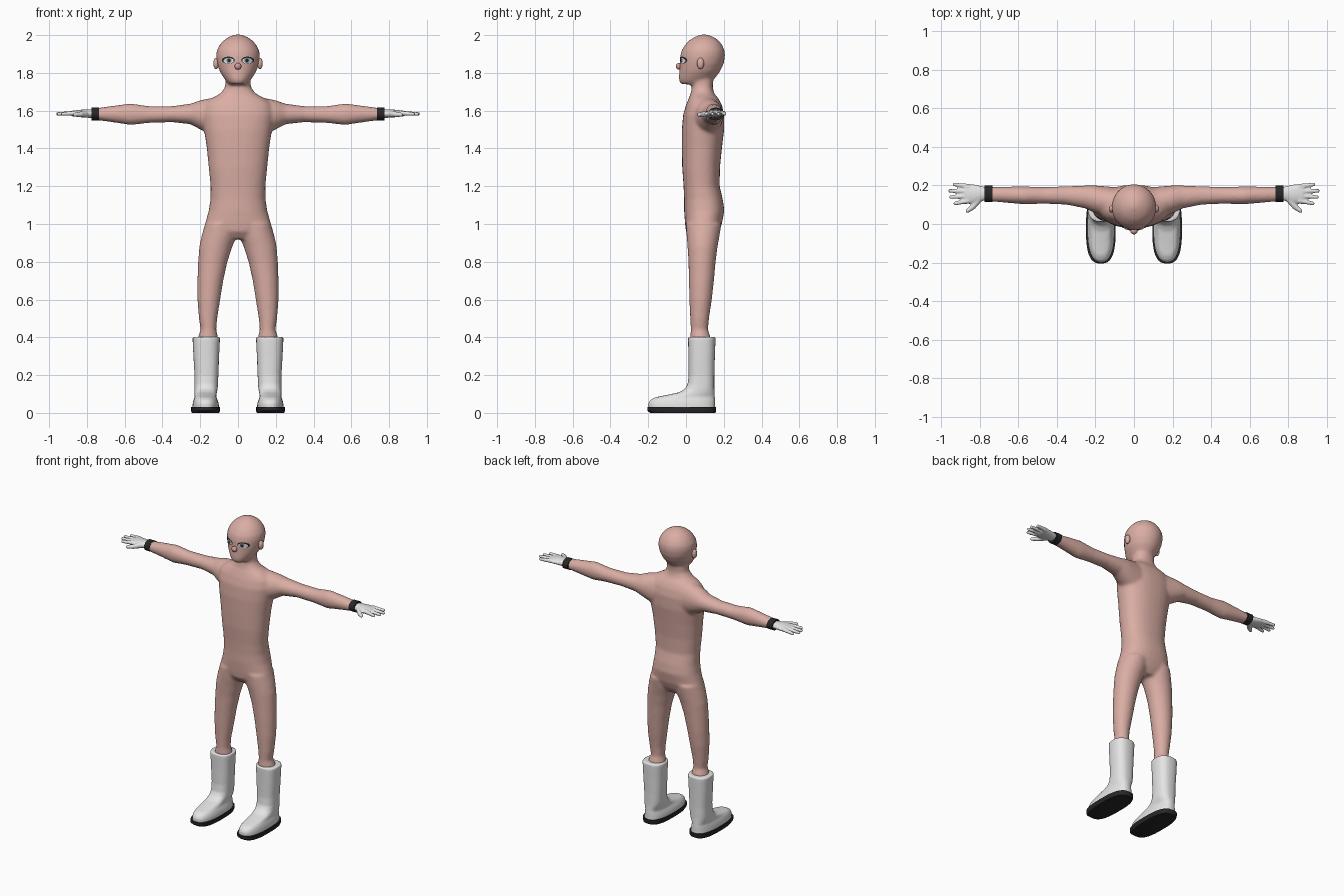
import bpy, bmesh, math
from mathutils import Vector
from mathutils.bvhtree import BVHTree

cube = bpy.data.objects.get("Cube")
if cube:
    bpy.data.objects.remove(cube, do_unlink=True)


def material(name, r, g, b):
    m = bpy.data.materials.new(name)
    m.use_nodes = True
    m.diffuse_color = (r, g, b, 1)
    shader = next(n for n in m.node_tree.nodes if n.type == "BSDF_PRINCIPLED")
    shader.inputs["Base Color"].default_value = (r, g, b, 1)
    return m


SKIN = material("skin", .70, .42, .37)
NOSE = material("rosy skin", .68, .33, .32)
WHITE = material("off white", .78, .78, .78)
BLACK = material("black", .02, .02, .02)
IRIS = material("grey iris", .2, .25, .27)


def signed_power(v, p):
    return math.copysign(abs(v) ** p, v)


def loft(bm, axis, rows, side=1, power=2, segments=32):
    """Skin rings of (position, a_min, a_max, b_min, b_max) along an axis."""
    rings = []
    for t, a0, a1, b0, b1 in rows:
        ring = []
        for i in range(segments):
            ang = math.tau * i / segments
            a = (a0 + a1) / 2 + (a1 - a0) / 2 * signed_power(math.cos(ang), 2 / power)
            b = (b0 + b1) / 2 + (b1 - b0) / 2 * signed_power(math.sin(ang), 2 / power)
            x, y, z = (a, b, t) if axis == "z" else (t, a, b)
            ring.append(bm.verts.new((side * x, y, z)))
        rings.append(ring)
    for low, high in zip(rings, rings[1:]):
        for i in range(segments):
            j = (i + 1) % segments
            bm.faces.new((low[i], low[j], high[j], high[i]))
    bm.faces.new(rings[0][::-1])
    bm.faces.new(rings[-1])


def digit(bm, start, end, r0, r1):
    """Tapered rounded finger between two points."""
    a, b = Vector(start), Vector(end)
    steps = 10
    for i in range(steps + 1):
        f = i / steps
        ball = bmesh.ops.create_icosphere(bm, subdivisions=2, radius=r0 + (r1 - r0) * f)
        bmesh.ops.translate(bm, verts=ball["verts"], vec=a.lerp(b, f))


def finish(bm, name, mat, voxel=0, relax=0, mirror=False):
    bmesh.ops.recalc_face_normals(bm, faces=bm.faces[:])
    mesh = bpy.data.meshes.new(name)
    bm.to_mesh(mesh)
    bm.free()
    obj = bpy.data.objects.new(name, mesh)
    bpy.context.collection.objects.link(obj)
    mesh.materials.append(mat)
    bpy.ops.object.select_all(action="DESELECT")
    obj.select_set(True)
    bpy.context.view_layer.objects.active = obj
    if voxel:
        mod = obj.modifiers.new("blend", "REMESH")
        mod.mode = "VOXEL"
        mod.voxel_size = voxel
        mod.use_smooth_shade = True
        mod = obj.modifiers.new("relax", "SMOOTH")
        mod.factor = .5
        mod.iterations = relax
    else:
        bpy.ops.object.shade_smooth_by_angle(angle=math.radians(40))
    if mirror:
        mod = obj.modifiers.new("mirror", "MIRROR")
        mod.use_mirror_merge = False
    return obj


def ellipsoid(name, mat, centre, size, mirror=False):
    bm = bmesh.new()
    bmesh.ops.create_uvsphere(bm, u_segments=20, v_segments=12, radius=1)
    bmesh.ops.scale(bm, verts=bm.verts, vec=size)
    bmesh.ops.translate(bm, verts=bm.verts, vec=centre)
    return finish(bm, name, mat, mirror=mirror)


# Body: torso, head, arms and legs blended into one skin
torso = [(.92, -.08, .08, .03, .15), (.96, -.17, .17, .0, .175),
         (1.0, -.175, .175, -.005, .19), (1.07, -.155, .155, -.01, .203),
         (1.13, -.146, .146, -.01, .195), (1.2, -.145, .145, -.013, .178),
         (1.3, -.155, .155, -.02, .18), (1.4, -.165, .165, -.022, .19),
         (1.5, -.18, .18, -.022, .202), (1.58, -.19, .19, -.015, .202),
         (1.63, -.18, .18, .0, .19), (1.66, -.15, .15, .012, .175),
         (1.69, -.095, .095, .025, .15), (1.72, -.07, .07, .03, .142),
         (1.78, -.063, .063, .03, .145)]
head = [(1.74, -.045, .045, -.025, .09), (1.755, -.062, .062, -.037, .135),
        (1.78, -.08, .08, -.038, .16), (1.81, -.098, .098, -.035, .182),
        (1.85, -.111, .111, -.033, .2), (1.89, -.116, .116, -.031, .207),
        (1.92, -.112, .112, -.023, .204), (1.95, -.096, .096, -.004, .19),
        (1.975, -.073, .073, .02, .17), (1.992, -.045, .045, .05, .143),
        (2.003, -.015, .015, .08, .11)]
arm = [(.08, .02, .19, 1.44, 1.68), (.2, .055, .2, 1.5, 1.655),
       (.25, .08, .2, 1.528, 1.637), (.35, .1, .196, 1.539, 1.624),
       (.47, .105, .192, 1.535, 1.624), (.57, .102, .195, 1.524, 1.638),
       (.66, .11, .194, 1.538, 1.626), (.76, .118, .192, 1.552, 1.612)]
leg = [(.35, .105, .215, .03, .13), (.4, .105, .213, .022, .13),
       (.44, .115, .198, .025, .117), (.5, .11, .207, .022, .122),
       (.6, .094, .215, .018, .137), (.7, .078, .215, .015, .148),
       (.8, .056, .211, .013, .157), (.88, .03, .205, .008, .167),
       (.94, .005, .192, .003, .178), (1.0, .005, .175, .0, .188)]
bm = bmesh.new()
loft(bm, "z", torso, power=2.3)
loft(bm, "z", head)
for side in (-1, 1):
    loft(bm, "x", arm, side)
    loft(bm, "z", leg, side)
body = finish(bm, "body", SKIN, voxel=.01, relax=5)

# Nose and ears
ellipsoid("nose", NOSE, (0, -.038, 1.835), (.018, .016, .018))
ellipsoid("ears", SKIN, (.116, .077, 1.85), (.015, .019, .03), mirror=True)

# Eyes: thin plates laid over the curve of the face
bpy.context.view_layer.update()
face_tree = BVHTree.FromObject(body, bpy.context.evaluated_depsgraph_get())


def eye_plate(name, mat, x, z, rx, rz, lift):
    bm = bmesh.new()
    bmesh.ops.create_circle(bm, cap_ends=True, cap_tris=True, segments=28, radius=1)
    bmesh.ops.subdivide_edges(bm, edges=bm.edges[:], cuts=2, use_grid_fill=True)
    for v in bm.verts:
        px, pz = x + v.co.x * rx, z + v.co.y * rz
        hit = face_tree.ray_cast(Vector((px, -1, pz)), Vector((0, 1, 0)))[0]
        v.co = (px, (hit.y if hit else 0) - lift, pz)
    return finish(bm, name, mat, mirror=True)


eye_plate("eyelashes", BLACK, .051, 1.867, .034, .019, .002)
eye_plate("eye_whites", WHITE, .05, 1.864, .027, .015, .0035)
eye_plate("irises", IRIS, .047, 1.866, .014, .0145, .005)
eye_plate("pupils", BLACK, .047, 1.866, .008, .009, .0065)

# Gloves: palm, four fingers and a thumb
bm = bmesh.new()
loft(bm, "x", [(.755, .128, .188, 1.562, 1.606), (.79, .118, .196, 1.562, 1.606),
               (.83, .105, .205, 1.565, 1.605), (.875, .105, .21, 1.57, 1.6),
               (.885, .115, .2, 1.575, 1.595)])
tips = [(.935, .107), (.958, .14), (.962, .172), (.94, .205)]
for i, (x, y) in enumerate(tips):
    digit(bm, (.86, .12 + .025 * i, 1.587), (x - .008, y, 1.583), .014, .01)
digit(bm, (.8, .135, 1.583), (.835, .09, 1.58), .019, .015)
digit(bm, (.835, .09, 1.58), (.864, .068, 1.579), .015, .011)
finish(bm, "gloves", WHITE, voxel=.005, relax=2, mirror=True)

# Wrist bands
bm = bmesh.new()
band = (.115, .2, 1.549, 1.616)
loft(bm, "x", [(.735, *band), (.775, *band)])
finish(bm, "wrist_bands", BLACK, mirror=True)

# Boots
boot = [(.015, .1, .243, -.198, .155), (.05, .102, .24, -.2, .154),
        (.068, .108, .236, -.19, .154), (.082, .115, .23, -.165, .153),
        (.095, .115, .23, -.1, .152), (.108, .112, .23, -.04, .151),
        (.125, .108, .23, -.008, .15), (.15, .106, .23, .008, .15),
        (.2, .104, .23, .014, .15), (.3, .1, .236, .013, .153),
        (.38, .096, .24, .011, .156), (.402, .096, .24, .011, .156)]
bm = bmesh.new()
loft(bm, "z", boot, power=2.5, segments=40)
finish(bm, "boots", WHITE, voxel=.007, relax=3, mirror=True)

# Soles
bm = bmesh.new()
sole = (.095, .249, -.205, .16)
loft(bm, "z", [(0, .1, .244, -.19, .155), (.012, *sole), (.03, *sole)],
     power=2.8, segments=40)
finish(bm, "soles", BLACK, mirror=True)
